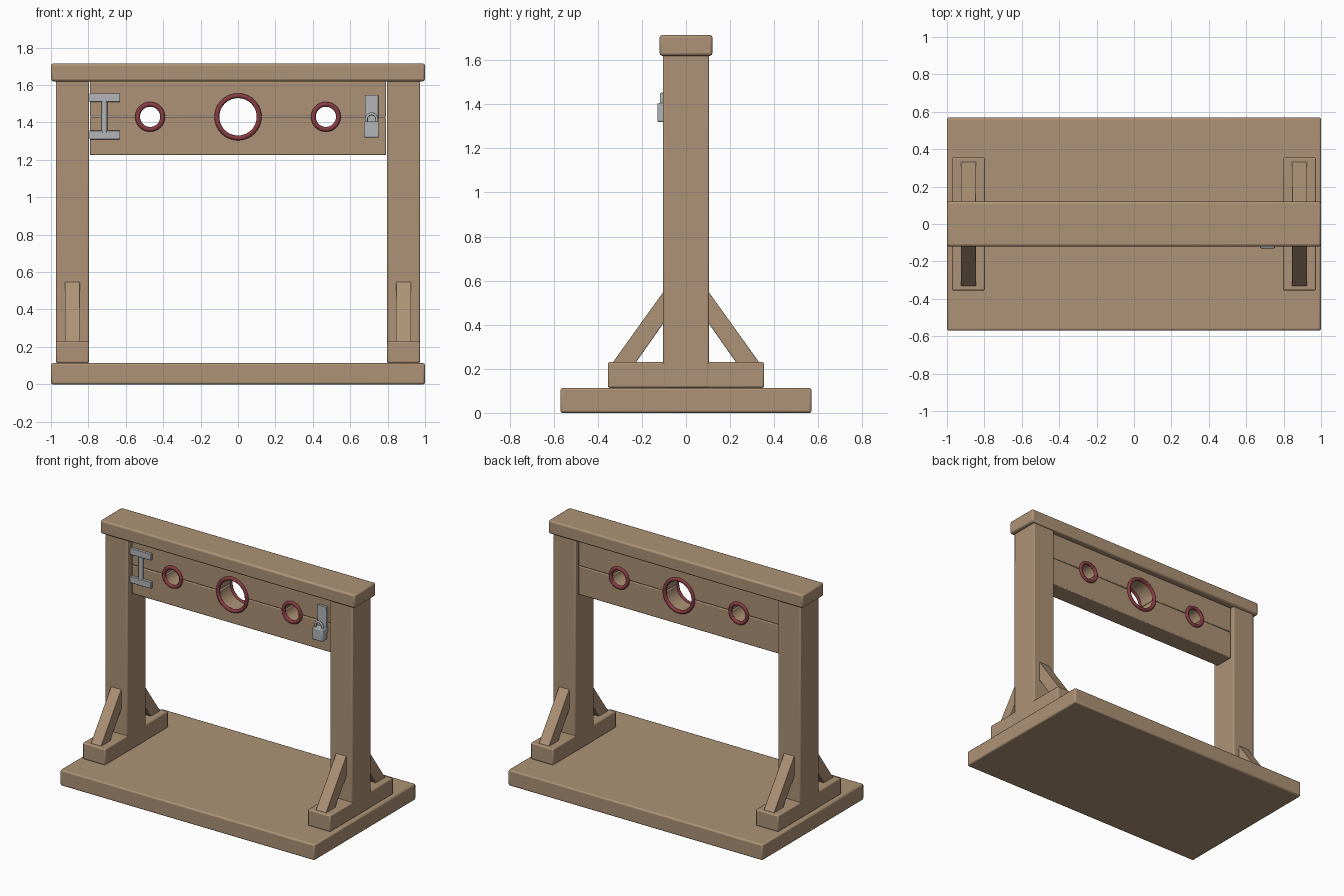
import bpy
import bmesh
from math import pi, cos, sin, radians
from mathutils import Vector

if "Cube" in bpy.data.objects:
    bpy.data.objects.remove(bpy.data.objects["Cube"], do_unlink=True)


def material(name, rgb):
    m = bpy.data.materials.new(name)
    m.use_nodes = True
    m.diffuse_color = (*rgb, 1)
    m.node_tree.nodes["Principled BSDF"].inputs["Base Color"].default_value = (*rgb, 1)
    return m


wood = material("tan_wood", (0.42, 0.29, 0.18))
iron = material("grey_iron", (0.45, 0.46, 0.47))
leather = material("red_leather", (0.24, 0.045, 0.055))


def finish(obj, name, mat, bevel=0.0):
    obj.name = name
    obj.data.materials.append(mat)
    if bevel:
        mod = obj.modifiers.new("soft_edges", "BEVEL")
        mod.width, mod.segments = bevel, 2
        mod.limit_method, mod.angle_limit = "ANGLE", radians(30)
    bpy.ops.object.select_all(action="DESELECT")
    obj.select_set(True)
    bpy.context.view_layer.objects.active = obj
    bpy.ops.object.shade_smooth_by_angle(angle=radians(50))
    return obj


def box(name, mat, x, y, z, bevel=0.008):
    """Box from (min, max) ranges on each axis."""
    bpy.ops.mesh.primitive_cube_add(size=1, location=[(a + b) / 2 for a, b in (x, y, z)])
    obj = bpy.context.object
    for v in obj.data.vertices:
        v.co = [c * (b - a) for c, (a, b) in zip(v.co, (x, y, z))]
    return finish(obj, name, mat, bevel)


def prism(name, mat, points, direction, bevel=0.0):
    """Solid made by sweeping a flat outline along a direction."""
    bm = bmesh.new()
    face = bm.faces.new([bm.verts.new(p) for p in points])
    swept = bmesh.ops.extrude_face_region(bm, geom=[face], use_keep_orig=True)
    new = [g for g in swept["geom"] if isinstance(g, bmesh.types.BMVert)]
    bmesh.ops.translate(bm, verts=new, vec=Vector(direction))
    bmesh.ops.recalc_face_normals(bm, faces=bm.faces)
    mesh = bpy.data.meshes.new(name)
    bm.to_mesh(mesh)
    bm.free()
    obj = bpy.data.objects.new(name, mesh)
    bpy.context.collection.objects.link(obj)
    return finish(obj, name, mat, bevel)


# Platform and top beam
box("platform", wood, (-1, 1), (-0.57, 0.57), (0, 0.113), 0.01)
box("top_beam", wood, (-1, 1), (-0.12, 0.12), (1.62, 1.715), 0.012)

# Posts with feet and diagonal braces
for side, sx in (("left", 1), ("right", -1)):
    cx = 0.885 * sx
    box(side + "_post", wood, (cx - 0.089, cx + 0.089), (-0.105, 0.105), (0.114, 1.625))
    box(side + "_foot", wood, (cx - 0.088, cx + 0.088), (-0.355, 0.355), (0.114, 0.23))
    for end, sy in (("front", -1), ("back", 1)):
        outline = [(0.335, 0.225), (0.1, 0.553), (0.1, 0.41), (0.23, 0.225)]
        prism(f"{side}_{end}_brace", wood,
              [(cx - 0.041, y * sy, z) for y, z in outline], (0.082, 0, 0), 0.003)

# Two hinged boards with matching half-round cut-outs
SEAM, FRONT, BACK = 1.43, -0.062, 0.078
holes = [("right_hand", -0.47, 0.062), ("neck", 0, 0.108), ("left_hand", 0.47, 0.062)]
for name, edge, up in (("lower_board", 1.225, -1), ("upper_board", 1.62, 1)):
    seam = SEAM + 0.001 * up
    outline = [(0.792, edge), (-0.792, edge), (-0.792, seam)]
    for _, hx, r in holes:
        for i in range(17):
            a = pi * i / 16
            outline.append((hx - r * cos(a), seam + up * r * sin(a)))
    outline.append((0.792, seam))
    prism(name, wood, [(x, FRONT, z) for x, z in outline], (0, BACK - FRONT, 0), 0.006)

# Padded rings on both faces of each hole
for name, hx, r in holes:
    for end, y in (("front", FRONT), ("back", BACK)):
        bpy.ops.mesh.primitive_torus_add(
            major_radius=r + 0.005, minor_radius=0.013, major_segments=40,
            minor_segments=10, location=(hx, y, SEAM), rotation=(pi / 2, 0, 0))
        finish(bpy.context.object, f"{name}_ring_{end}", leather)

# Hinge: two straps and a pin
for name, z in (("hinge_strap_lower", 1.333), ("hinge_strap_upper", 1.533)):
    box(name, iron, (-0.795, -0.63), (-0.08, -0.055), (z - 0.023, z + 0.023), 0.003)
bpy.ops.mesh.primitive_cylinder_add(vertices=16, radius=0.015, depth=0.17,
                                    location=(-0.714, -0.07, SEAM))
finish(bpy.context.object, "hinge_pin", iron)

# Hasp and padlock
LOCK_X = 0.714
box("hasp_plate", iron, (LOCK_X - 0.036, LOCK_X + 0.036), (-0.078, -0.055), (1.36, 1.548), 0.003)
box("padlock_body", iron, (LOCK_X - 0.041, LOCK_X + 0.041), (-0.13, -0.075), (1.32, 1.405), 0.006)
curve = bpy.data.curves.new("padlock_shackle", "CURVE")
curve.dimensions = "3D"
curve.bevel_depth, curve.bevel_resolution = 0.008, 2
path = [(0.028, 1.395)] + [(0.028 * cos(pi * i / 10), 1.418 + 0.028 * sin(pi * i / 10))
                           for i in range(11)] + [(-0.028, 1.395)]
spline = curve.splines.new("POLY")
spline.points.add(len(path) - 1)
for p, (x, z) in zip(spline.points, path):
    p.co = (LOCK_X + x, -0.11, z, 1)
shackle = bpy.data.objects.new("padlock_shackle", curve)
bpy.context.collection.objects.link(shackle)
curve.materials.append(iron)
